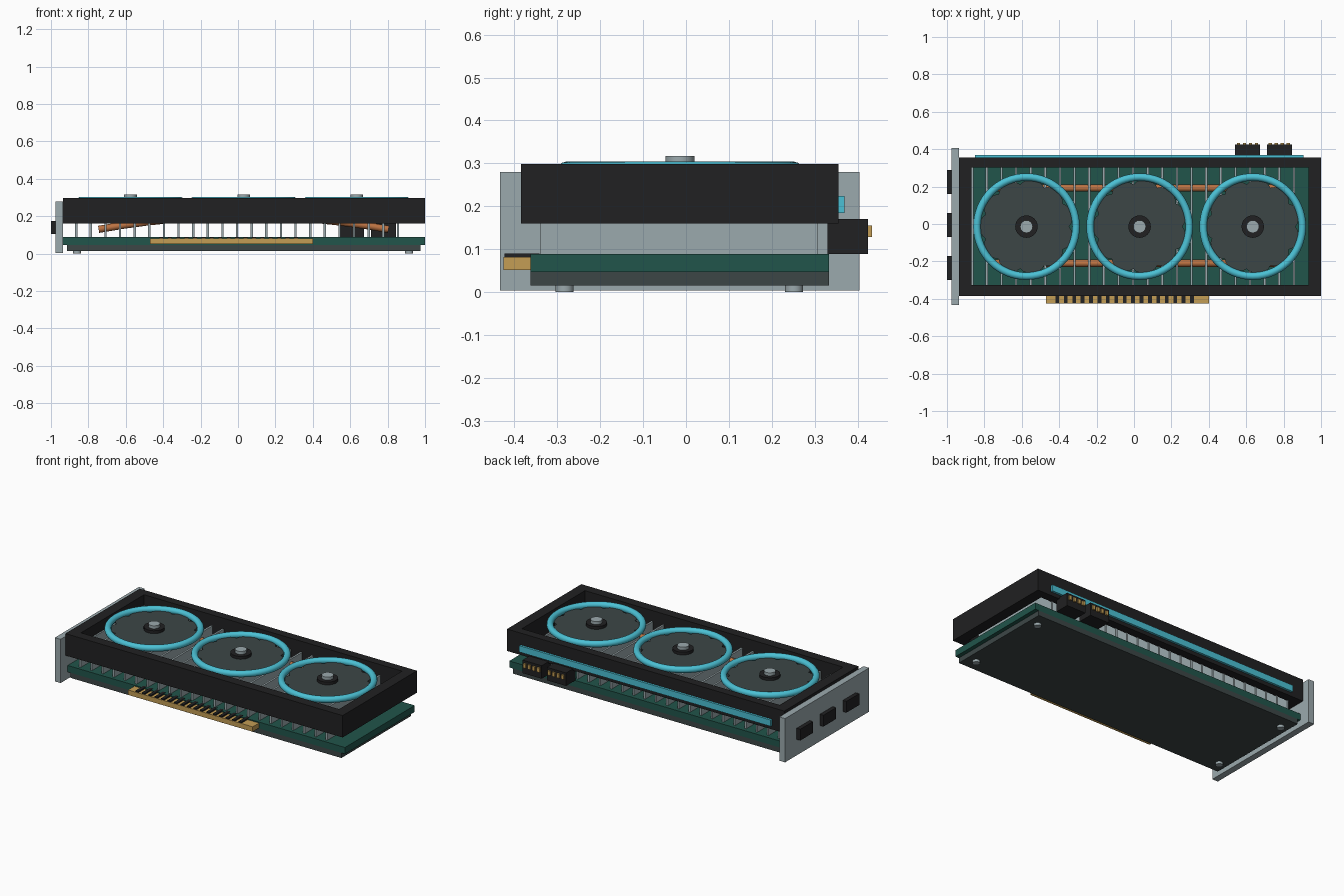
import bpy, bmesh, math
from mathutils import Matrix, Vector

cube = bpy.data.objects.get("Cube")
if cube:
    bpy.data.objects.remove(cube, do_unlink=True)


def material(name, r, g, b):
    m = bpy.data.materials.new(name)
    m.use_nodes = True
    m.diffuse_color = (r, g, b, 1)
    bsdf = next(n for n in m.node_tree.nodes if n.type == 'BSDF_PRINCIPLED')
    bsdf.inputs["Base Color"].default_value = (r, g, b, 1)
    return m


black = material("black plastic", 0.015, 0.015, 0.016)
charcoal = material("charcoal", 0.046, 0.062, 0.062)
steel = material("steel", 0.33, 0.40, 0.42)
green = material("board green", 0.015, 0.09, 0.07)
gold = material("gold", 0.55, 0.34, 0.09)
copper = material("copper", 0.50, 0.17, 0.055)
cyan = material("cyan", 0.07, 0.53, 0.66)


def finish(name, bm, mat, smooth=False):
    bmesh.ops.recalc_face_normals(bm, faces=bm.faces)
    me = bpy.data.meshes.new(name)
    bm.to_mesh(me)
    bm.free()
    me.materials.append(mat)
    ob = bpy.data.objects.new(name, me)
    bpy.context.collection.objects.link(ob)
    if smooth:
        bpy.ops.object.select_all(action='DESELECT')
        ob.select_set(True)
        bpy.context.view_layer.objects.active = ob
        bpy.ops.object.shade_smooth_by_angle(angle=math.radians(35))
    return ob


def add_box(bm, x, y, z):
    """Box from (min, max) ranges on each axis."""
    size = [r[1] - r[0] for r in (x, y, z)]
    mid = [(r[0] + r[1]) / 2 for r in (x, y, z)]
    mtx = Matrix.Translation(mid) @ Matrix.Diagonal((*size, 1))
    bmesh.ops.create_cube(bm, size=1, matrix=mtx)


def boxes(name, mat, *ranges):
    bm = bmesh.new()
    for r in ranges:
        add_box(bm, *r)
    return finish(name, bm, mat)


def cylinder(name, mat, x, y, z, radius, sides):
    bm = bmesh.new()
    mtx = Matrix.Translation((x, y, (z[0] + z[1]) / 2))
    bmesh.ops.create_cone(bm, cap_ends=True, segments=sides, radius1=radius,
                          radius2=radius, depth=z[1] - z[0], matrix=mtx)
    return finish(name, bm, mat, True)


def prism(name, mat, outline, z):
    """Extrude a flat outline between two heights."""
    bm = bmesh.new()
    face = bm.faces.new([bm.verts.new((px, py, z[0])) for px, py in outline])
    out = bmesh.ops.extrude_face_region(bm, geom=[face])
    verts = [v for v in out["geom"] if isinstance(v, bmesh.types.BMVert)]
    bmesh.ops.translate(bm, verts=verts, vec=(0, 0, z[1] - z[0]))
    return finish(name, bm, mat)


def ring(name, mat, centre, major, minor, segs=64, sides=12):
    bm = bmesh.new()
    c = Vector(centre)
    loops = []
    for i in range(segs):
        turn = Matrix.Rotation(math.tau * i / segs, 3, 'Z')
        angles = [math.tau * j / sides for j in range(sides)]
        loops.append([bm.verts.new(c + turn @ Vector(
            (major + minor * math.cos(a), 0, minor * math.sin(a)))) for a in angles])
    for i in range(segs):
        p, q = loops[i], loops[(i + 1) % segs]
        for j in range(sides):
            k = (j + 1) % sides
            bm.faces.new((p[j], q[j], q[k], p[k]))
    return finish(name, bm, mat, True)


# Circuit board and backplate with screws
boxes("circuit_board", green, ((-0.94, 1), (-0.362, 0.333), (0.047, 0.088)))
boxes("backplate", charcoal, ((-0.915, 0.975), (-0.362, 0.333), (0.015, 0.047)))
for x in (-0.86, 0.915):
    for y in (-0.283, 0.252):
        cylinder("backplate_screw", steel, x, y, (0, 0.02), 0.021, 16)

# Open shroud frame: four walls bridged between outer and inner rectangles
bm = bmesh.new()


def rectangle(x0, x1, y0, y1, z):
    return [bm.verts.new((x, y, z)) for x, y in ((x0, y0), (x1, y0), (x1, y1), (x0, y1))]


loops = [rectangle(-0.935, 1, -0.385, 0.356, 0.16),
         rectangle(-0.935, 1, -0.385, 0.356, 0.298),
         rectangle(-0.868, 0.933, -0.325, 0.303, 0.298),
         rectangle(-0.868, 0.933, -0.325, 0.303, 0.16)]
for a, b in zip(loops, loops[1:] + loops[:1]):
    for i in range(4):
        j = (i + 1) % 4
        bm.faces.new((a[i], a[j], b[j], b[i]))
finish("shroud_frame", bm, black)

# Heatsink fins
boxes("heatsink_fins", steel, *[
    ((x - 0.006, x + 0.006), (-0.34, 0.308), (0.088, 0.23))
    for x in (-0.865 + 0.0782 * i for i in range(23))])

# Arched heat pipes
for y in (-0.21, 0.192):
    curve = bpy.data.curves.new("heat_pipe", 'CURVE')
    curve.dimensions = '3D'
    curve.bevel_depth = 0.019
    curve.bevel_resolution = 2
    curve.use_fill_caps = True
    spline = curve.splines.new('POLY')
    spline.points.add(12)
    for i, p in enumerate(spline.points):
        t = i / 6 - 1
        p.co = (0.03 + 0.775 * t, y, 0.13 + 0.07 * (1 - t * t), 1)
    curve.materials.append(copper)
    pipe = bpy.data.objects.new("heat_pipe", curve)
    bpy.context.collection.objects.link(pipe)

# Three fans: lit ring, scalloped blade disc, hub and cap
FAN_Y, BLADES, STEPS = -0.014, 11, 8
for x in (-0.575, 0.03, 0.635):
    ring("fan_ring", cyan, (x, FAN_Y, 0.284), 0.265, 0.02)
    outline = []
    for i in range(BLADES * STEPS):
        r = 0.228 + 0.022 * math.sin(math.pi * (i % STEPS) / STEPS) ** 0.6
        a = math.tau * i / (BLADES * STEPS)
        outline.append((x + r * math.cos(a), FAN_Y + r * math.sin(a)))
    prism("fan_blades", charcoal, outline, (0.258, 0.28))
    cylinder("fan_hub", black, x, FAN_Y, (0.24, 0.298), 0.06, 24)
    cylinder("fan_cap", steel, x, FAN_Y, (0.29, 0.317), 0.034, 16)

# Mounting bracket with three ports
boxes("bracket", steel, ((-0.975, -0.935), (-0.433, 0.405), (0.004, 0.28)))
boxes("display_ports", black, *[
    ((-1, -0.97), (y - 0.064, y + 0.064), (0.104, 0.175)) for y in (-0.235, -0.005, 0.225)])

# Gold edge connector with dark contact gaps
boxes("edge_connector", gold, ((-0.47, 0.4), (-0.425, -0.36), (0.051, 0.082)))
boxes("contact_gaps", black, *[
    ((x, x + 0.02), (-0.423, -0.342), (0.08, 0.09))
    for x in (-0.42 + 0.045 * i for i in range(17))])

# Power connectors with pins
for x in (0.607, 0.777):
    boxes("power_connector", black, ((x - 0.067, x + 0.067), (0.33, 0.424), (0.088, 0.17)))
    boxes("power_pins", gold, *[
        ((x + d - 0.009, x + d + 0.009), (0.42, 0.434), (0.128, 0.155))
        for d in (-0.048, -0.016, 0.016, 0.048)])

# Light strip along the back of the shroud
boxes("light_strip", cyan, ((-0.85, 0.905), (0.35, 0.37), (0.184, 0.224)))
